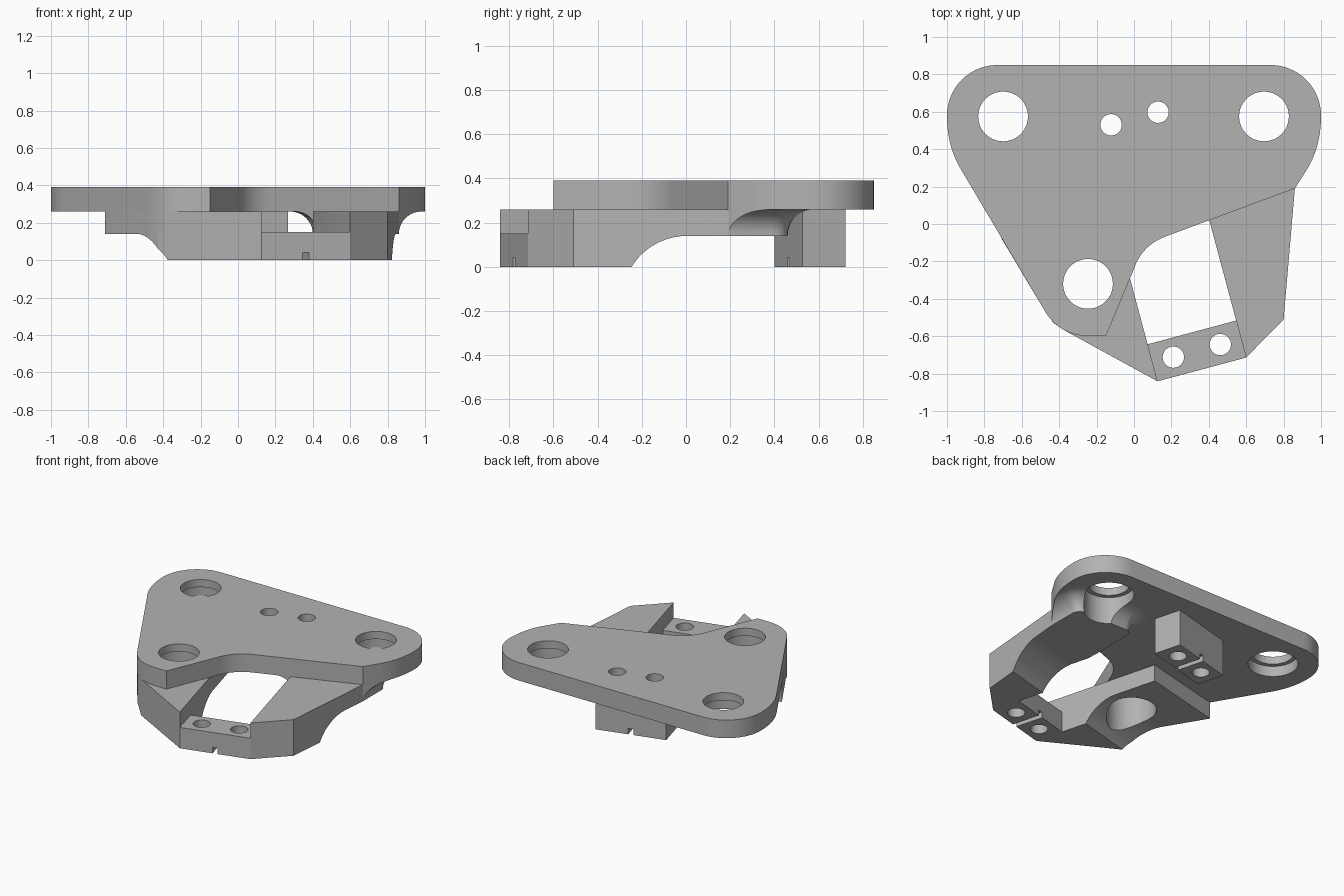
import bpy, bmesh, math
from mathutils import Vector

if "Cube" in bpy.data.objects:
    bpy.data.objects.remove(bpy.data.objects["Cube"], do_unlink=True)

grey = bpy.data.materials.new("plain_grey")
grey.use_nodes = True
grey.diffuse_color = (0.45, 0.45, 0.45, 1)
grey.node_tree.nodes["Principled BSDF"].inputs["Base Color"].default_value = (0.45, 0.45, 0.45, 1)

TILT = math.radians(15)     # the motor pocket is turned in plan
U0, U1 = -0.096, 0.394      # pocket sides
UM = (U0 + U1) / 2
BASE_TOP, STEP, TOP = 0.26, 0.14, 0.39


def tilted(u, v):
    """Pocket coordinates to plan coordinates."""
    return (u * math.cos(TILT) - v * math.sin(TILT),
            u * math.sin(TILT) + v * math.cos(TILT))


def bend(a, c, b, n=12):
    """Quadratic curve from a to b pulled toward c."""
    a, b, c = Vector(a), Vector(b), Vector(c)
    return [tuple(a * (1 - t) ** 2 + c * 2 * t * (1 - t) + b * t * t)
            for t in (i / n for i in range(n + 1))]


def arc(cx, cy, r, start, end, n=16):
    return [(cx + r * math.cos(math.radians(start + (end - start) * i / n)),
             cy + r * math.sin(math.radians(start + (end - start) * i / n)))
            for i in range(n + 1)]


def loft(name, rings):
    """Closed solid through rings of 3D points."""
    bm = bmesh.new()
    loops = [[bm.verts.new(p) for p in ring] for ring in rings]
    n = len(loops[0])
    for low, high in zip(loops, loops[1:]):
        for i in range(n):
            j = (i + 1) % n
            bm.faces.new((low[i], low[j], high[j], high[i]))
    bm.faces.new(loops[0][::-1])
    bm.faces.new(loops[-1])
    bmesh.ops.recalc_face_normals(bm, faces=bm.faces)
    mesh = bpy.data.meshes.new(name)
    bm.to_mesh(mesh)
    bm.free()
    obj = bpy.data.objects.new(name, mesh)
    bpy.context.collection.objects.link(obj)
    mesh.materials.append(grey)
    return obj


def prism(name, outline, z0, z1):
    return loft(name, [[(x, y, z) for x, y in outline] for z in (z0, z1)])


def tilted_box(name, u0, u1, v0, v1, z0, z1):
    corners = [tilted(u0, v0), tilted(u1, v0), tilted(u1, v1), tilted(u0, v1)]
    return prism(name, corners, z0, z1)


def select(obj):
    bpy.ops.object.select_all(action='DESELECT')
    obj.select_set(True)
    bpy.context.view_layer.objects.active = obj


def combine(obj, tool, operation='DIFFERENCE'):
    """Apply a boolean and discard the helper."""
    tool.hide_render = True
    mod = obj.modifiers.new("cut", 'BOOLEAN')
    mod.operation, mod.solver, mod.object = operation, 'EXACT', tool
    select(obj)
    bpy.ops.object.modifier_apply(modifier=mod.name)
    bpy.data.objects.remove(tool, do_unlink=True)


def bore(obj, x, y, r, z0, z1):
    combine(obj, prism("bore_cutter", arc(x, y, r, 0, 352.5, 47), z0, z1))


# Plate outline, counter-clockwise from the front left tip
outline = bend((-0.48, -0.46), (-0.40, -0.60), (-0.23, -0.60))
outline += [(-0.15, -0.60)]
outline += bend((0.0, -0.24), (0.04, -0.12), (0.16, -0.07))
outline += [(0.86, 0.19)]
outline += bend((0.93, 0.30), (1.0, 0.42), (1.0, 0.58))
outline += arc(0.73, 0.58, 0.27, 0, 90)[1:]
outline += arc(-0.73, 0.58, 0.27, 90, 180)
outline += bend((-1.0, 0.58), (-1.0, 0.42), (-0.93, 0.30))[1:]
plate = prism("top_plate", outline, BASE_TOP, TOP)

# Open ring-shaped base around the motor pocket
base_outline = [(-0.71, -0.075), (-0.48, -0.46), (-0.43, -0.53), (-0.37, -0.57),
                tilted(U0, -0.845), tilted(U1, -0.845), (0.80, -0.51), (0.86, 0.19)]
base_outline += arc(0.80, 0.40, 0.06, 0, 90, 8) + arc(0.46, 0.40, 0.06, 90, 180, 8)
base_outline += [tilted(U1, -0.084), tilted(U1, -0.64), tilted(U0, -0.64),
                 tilted(U0, 0.097)]
base = prism("base_body", base_outline, 0, BASE_TOP)

# Hollow the underside behind the front with a rounded step
r = 0.276
profile = [(-0.21 + r * math.cos(a), STEP - r + r * math.sin(a))
           for a in (math.radians(150.5 - 60.5 * i / 16) for i in range(17))]
profile = [(profile[0][0], -0.2)] + profile + [(0.9, STEP), (0.9, -0.2)]
step_cutter = loft("step_cutter", [[(*tilted(u, v), z) for v, z in profile] for u in (-1.5, 1.5)])
combine(base, step_cutter)

# Lowered front tab
combine(base, tilted_box("tab_cutter", U0, U1, -0.95, -0.6, 0.15, 0.3))

# Flared arm blending into the plate near the left corner
rings = []
for i in range(11):
    a = math.radians(9 * i)
    d = 0.06 + 0.12 * (1 - math.cos(a))
    z = STEP + 0.12 * math.sin(a)
    ring = []
    for k, (x, y) in enumerate([(0.80, 0.40), (0.46, 0.40), (0.46, 0.08), (0.80, 0.08)]):
        ring += arc(x, y, d, 90 * k, 90 * k + 90, 10)
    rings.append([(x, y, z) for x, y in ring])
flare = loft("arm_flare", rings)
combine(flare, prism("flare_limit", outline, 0, 0.5), 'INTERSECT')

# Rear tab hanging under the plate
rear_tab = tilted_box("rear_tab", U0, U1, 0.441, 0.642, 0, BASE_TOP)

# Wiring grooves under both tabs
for part, v0, v1 in ((base, -0.95, -0.55), (rear_tab, 0.35, 0.75)):
    combine(part, tilted_box("groove_cutter", UM - 0.018, UM + 0.018, v0, v1, -0.1, 0.042))

# Small tab screw holes
for u in (UM - 0.13, UM + 0.13):
    x, y = tilted(u, -0.742)
    bore(base, x, y, 0.057, -0.1, 0.2)
    x, y = tilted(u, 0.544)
    bore(rear_tab, x, y, 0.057, -0.1, 0.5)
    bore(plate, x, y, 0.057, -0.1, 0.5)

# Corner holes, wider below than at the top
corners = [(-0.70, 0.575), (0.695, 0.575), (-0.246, -0.32)]
for x, y in corners:
    bore(plate, x, y, 0.133, 0.1, 0.5)
    bore(plate, x, y, 0.163, 0.1, 0.335)
for x, y in corners[1:]:
    bore(base, x, y, 0.163, -0.1, 0.5)
bore(flare, *corners[1], 0.163, -0.1, 0.5)

for part in (plate, base, flare, rear_tab):
    select(part)
    bpy.ops.object.shade_smooth_by_angle(angle=math.radians(30))
